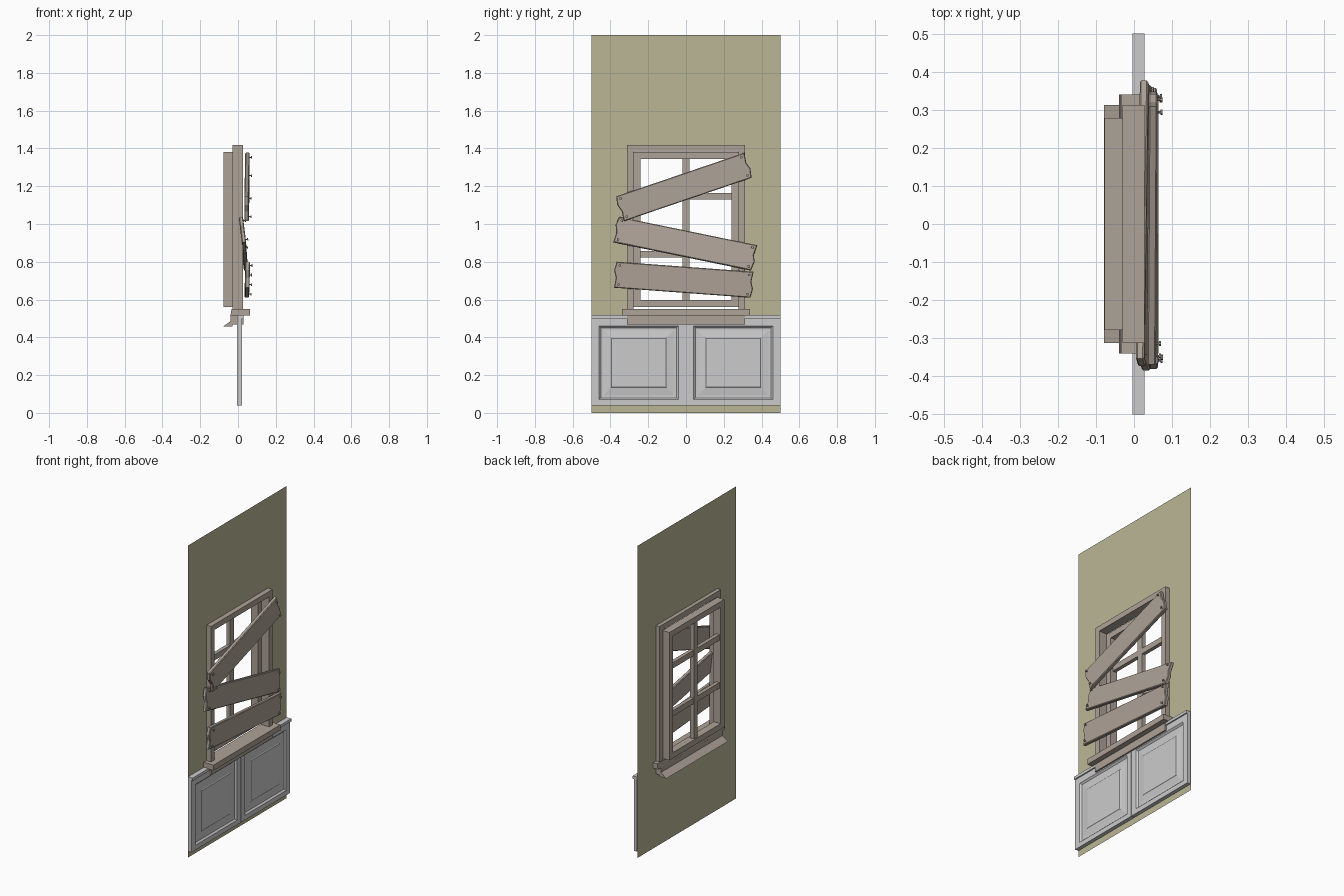
import bpy, bmesh, math
from mathutils import Matrix, Vector

if "Cube" in bpy.data.objects:
    bpy.data.objects.remove(bpy.data.objects["Cube"])


def material(name, rgb):
    m = bpy.data.materials.new(name)
    m.diffuse_color = (*rgb, 1)
    m.use_nodes = True
    m.node_tree.nodes["Principled BSDF"].inputs["Base Color"].default_value = m.diffuse_color
    return m


WOOD = material("old_wood", (0.42, 0.36, 0.31))
PLASTER = material("olive_wall", (0.50, 0.47, 0.30))


def finish(name, bm, mat=None, recalc=True):
    if recalc:
        bmesh.ops.recalc_face_normals(bm, faces=bm.faces)
    me = bpy.data.meshes.new(name)
    bm.to_mesh(me)
    bm.free()
    ob = bpy.data.objects.new(name, me)
    bpy.context.collection.objects.link(ob)
    if mat:
        me.materials.append(mat)
    return ob


def extrude_profile(name, pts, y, mat):
    """Prism along y from an (x, z) profile."""
    bm = bmesh.new()
    a = [bm.verts.new((x, -y, z)) for x, z in pts]
    b = [bm.verts.new((x, y, z)) for x, z in pts]
    bm.faces.new(a)
    bm.faces.new(b[::-1])
    for i in range(len(pts)):
        j = (i + 1) % len(pts)
        bm.faces.new((a[i], a[j], b[j], b[i]))
    return finish(name, bm, mat)


def box(name, x0, x1, y0, y1, z0, z1, mat=None):
    ob = extrude_profile(name, [(x0, z0), (x1, z0), (x1, z1), (x0, z1)], (y1 - y0) / 2, mat)
    ob.location.y = (y0 + y1) / 2
    return ob


def rings(name, levels, mat=None, closed=False):
    """Bridge nested rectangles (y0, y1, z0, z1, x); cap the last or close the loop."""
    bm = bmesh.new()
    rs = [[bm.verts.new((x, y, z)) for y, z in ((y0, z0), (y1, z0), (y1, z1), (y0, z1))]
          for y0, y1, z0, z1, x in levels]
    pairs = list(zip(rs, rs[1:])) + ([(rs[-1], rs[0])] if closed else [])
    for a, b in pairs:
        for i in range(4):
            j = (i + 1) % 4
            bm.faces.new((a[i], a[j], b[j], b[i]))
    if not closed:
        bm.faces.new(rs[-1])
    return finish(name, bm, mat, recalc=closed)


def frame(name, y, z0, z1, w, x0, x1):
    o, i = (-y, y, z0, z1), (w - y, y - w, z0 + w, z1 - w)
    return rings(name, [(*o, x0), (*o, x1), (*i, x1), (*i, x0)], WOOD, True)


# Wall sheet with a window opening
bm = bmesh.new()
ys, zs = (-0.5, -0.295, 0, 0.295, 0.5), (0, 0.5, 1.4, 2)
grid = [[bm.verts.new((-0.005, y, z)) for y in ys] for z in zs]
for r in range(3):
    for c in range(4):
        if not (r == 1 and c in (1, 2)):
            bm.faces.new((grid[r][c], grid[r][c + 1], grid[r + 1][c + 1], grid[r + 1][c]))
finish("wall", bm, PLASTER, recalc=False)

# Wainscot: two raised panels and a cap rail
for side, y0, y1 in (("left", -0.46, -0.04), ("right", 0.04, 0.46)):
    ya, yb = (-0.5, -0.001) if side == "left" else (0.001, 0.5)

    def inset(d, x):
        return (y0 + d, y1 - d, 0.07 + d, 0.46 - d, x)
    rings("wainscot_panel_" + side, [
        (ya, yb, 0.04, 0.505, -0.004), (ya, yb, 0.04, 0.505, 0.020),
        inset(0, 0.020), inset(0.010, 0.010), inset(0.025, 0.010),
        inset(0.062, 0.015), inset(0.066, 0.018)])
box("wainscot_cap", -0.004, 0.028, -0.5, 0.5, 0.50, 0.518)

# Window casing, sash and glazing bars
frame("casing", 0.312, 0.515, 1.418, 0.035, -0.03, 0.027)
frame("sash", 0.278, 0.56, 1.38, 0.037, -0.077, -0.028)
box("vertical_bar", -0.07, -0.042, -0.019, 0.019, 0.58, 1.36, WOOD)
for i, z in enumerate((0.84, 1.147)):
    box(f"cross_bar_{i}", -0.068, -0.044, -0.25, 0.25, z - 0.018, z + 0.018, WOOD)

# Sill parts
extrude_profile("sill", [(-0.04, 0.515), (0.064, 0.515), (0.064, 0.55), (-0.034, 0.55)], 0.34, WOOD)
box("apron", -0.04, 0.03, -0.312, 0.312, 0.467, 0.516, WOOD)
extrude_profile("outer_drip_sill",
                [(-0.079, 0.457), (-0.03, 0.457), (-0.03, 0.49), (-0.04, 0.485)], 0.312, WOOD)


def board(name, centre, length, angle, yaw=0.0, roll=0.0, t=0.024, w=0.138):
    """Plank with split ends and four protruding nails."""
    h, v = length / 2, w / 2
    pts = [(-h, -v), (h - 0.006, -v), (h + 0.004, -0.3 * v), (h - 0.007, 0.2 * v), (h, v),
           (-h + 0.004, v), (-h - 0.006, 0.35 * v), (-h + 0.006, -0.25 * v)]
    bm = bmesh.new()
    a = [bm.verts.new((-t / 2, y, z)) for y, z in pts]
    b = [bm.verts.new((t / 2, y, z)) for y, z in pts]
    bm.faces.new(a)
    bm.faces.new(b)
    for i in range(len(pts)):
        j = (i + 1) % len(pts)
        bm.faces.new((a[i], a[j], b[j], b[i]))
    bmesh.ops.recalc_face_normals(bm, faces=bm.faces)
    rim = [e for e in bm.edges if abs(e.verts[0].co.x - e.verts[1].co.x) < 1e-6]
    bmesh.ops.bevel(bm, geom=rim, offset=0.004, segments=1, affect='EDGES')
    for sy, sz in ((-1, -1), (-1, 1), (1, -1), (1, 1)):
        pos = (sy * (h - 0.022), sz * (v - 0.018))
        for r, x0, x1 in ((0.003, 0.0, t / 2 + 0.010), (0.007, t / 2 + 0.008, t / 2 + 0.013)):
            bmesh.ops.create_cone(
                bm, cap_ends=True, segments=8, radius1=r, radius2=r, depth=x1 - x0,
                matrix=Matrix.Translation(((x0 + x1) / 2, *pos)) @ Matrix.Rotation(math.pi / 2, 4, 'Y'))
    ob = finish(name, bm, WOOD)
    ob.matrix_world = (Matrix.Translation(Vector(centre)) @ Matrix.Rotation(math.radians(angle), 4, 'X')
                       @ Matrix.Rotation(yaw, 4, 'Z') @ Matrix.Rotation(roll, 4, 'Y'))


# Boards nailed across the window
board("board_upper", (0.048, -0.010, 1.196), 0.72, 18.8, yaw=-0.006)
board("board_middle", (0.029, -0.004, 0.895), 0.75, -11.6, yaw=-0.014, roll=-0.12, t=0.022)
board("board_lower", (0.049, -0.012, 0.705), 0.73, -4.2, yaw=0.004, roll=0.02)
